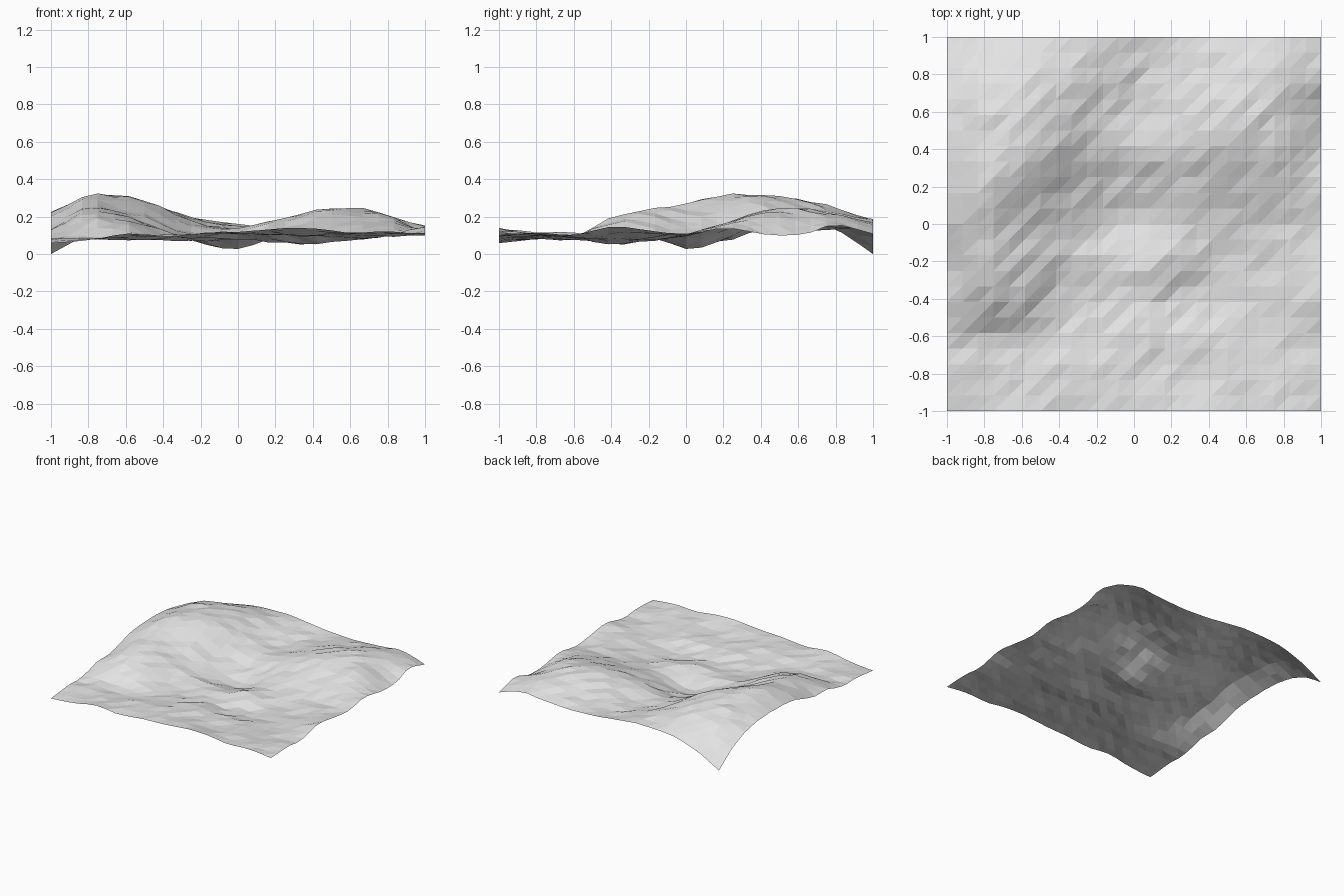
import bpy, random

if "Cube" in bpy.data.objects:
    bpy.data.objects.remove(bpy.data.objects["Cube"])

random.seed(4)
N = 24  # cells per side

# Coarse heights in hundredths, rows front to back, each left to right
CTRL = [
    [6, 7.5, 11, 9, 11, 12, 13.5, 13.5, 11.5, 12, 10],
    [8, 8, 9, 10, 11, 11, 11, 10, 11, 11, 11.5],
    [8, 9, 8.5, 8, 9.5, 11, 10, 9.5, 9, 9.5, 10],
    [13, 19, 16, 8, 6.5, 8, 6, 5, 8, 10, 14.5],
    [14, 24, 19.5, 12, 9, 9, 11.5, 7.5, 8, 10, 12.5],
    [20, 27, 21, 13, 6, 3, 8, 10, 10, 11, 10.5],
    [22, 31.5, 28, 18, 9, 7, 12.5, 15, 16, 15.5, 13.5],
    [22, 29, 31, 24, 14.5, 13.5, 18.5, 22, 22, 20, 11],
    [20, 28, 29, 24.5, 16, 12.5, 17, 22, 24.5, 20.5, 10],
    [13, 22, 24.5, 23, 18, 14, 14.5, 18, 21, 20, 15.5],
    [0, 10.5, 17, 18.5, 18.5, 16, 14, 14, 15, 16.5, 11],
]


def spline(values, t):
    """Smooth interpolation through evenly spaced values."""
    i = min(int(t), len(values) - 2)
    f = t - i
    b, c = values[i], values[i + 1]
    a = values[i - 1] if i > 0 else 2 * b - c
    d = values[i + 2] if i + 2 < len(values) else 2 * c - b
    return b + 0.5 * f * (c - a + f * (2 * a - 5 * b + 4 * c - d
                                       + f * (3 * (b - c) + d - a)))


def height(i, j):
    u, v = i * 10 / N, j * 10 / N
    h = spline([spline(row, u) for row in CTRL], v) / 100
    if (i, j) == (0, N):  # lowest corner rests on the ground
        return 0
    edge = i in (0, N) or j in (0, N)
    return max(0, h + random.uniform(-1, 1) * (0.003 if edge else 0.008))


# Terrain sheet, triangulated along one diagonal
verts = [(-1 + 2 * i / N, -1 + 2 * j / N, height(i, j))
         for j in range(N + 1) for i in range(N + 1)]
faces = []
for j in range(N):
    for i in range(N):
        a = j * (N + 1) + i
        b, c, d = a + 1, a + N + 2, a + N + 1
        faces += [(a, b, c), (a, c, d)]

mesh = bpy.data.meshes.new("terrain")
mesh.from_pydata(verts, [], faces)
mesh.update()
terrain = bpy.data.objects.new("terrain", mesh)
bpy.context.collection.objects.link(terrain)

# Plain grey
grey = bpy.data.materials.new("light_grey")
grey.diffuse_color = (0.77, 0.77, 0.77, 1)
grey.use_nodes = True
grey.node_tree.nodes["Principled BSDF"].inputs["Base Color"].default_value = grey.diffuse_color
mesh.materials.append(grey)
